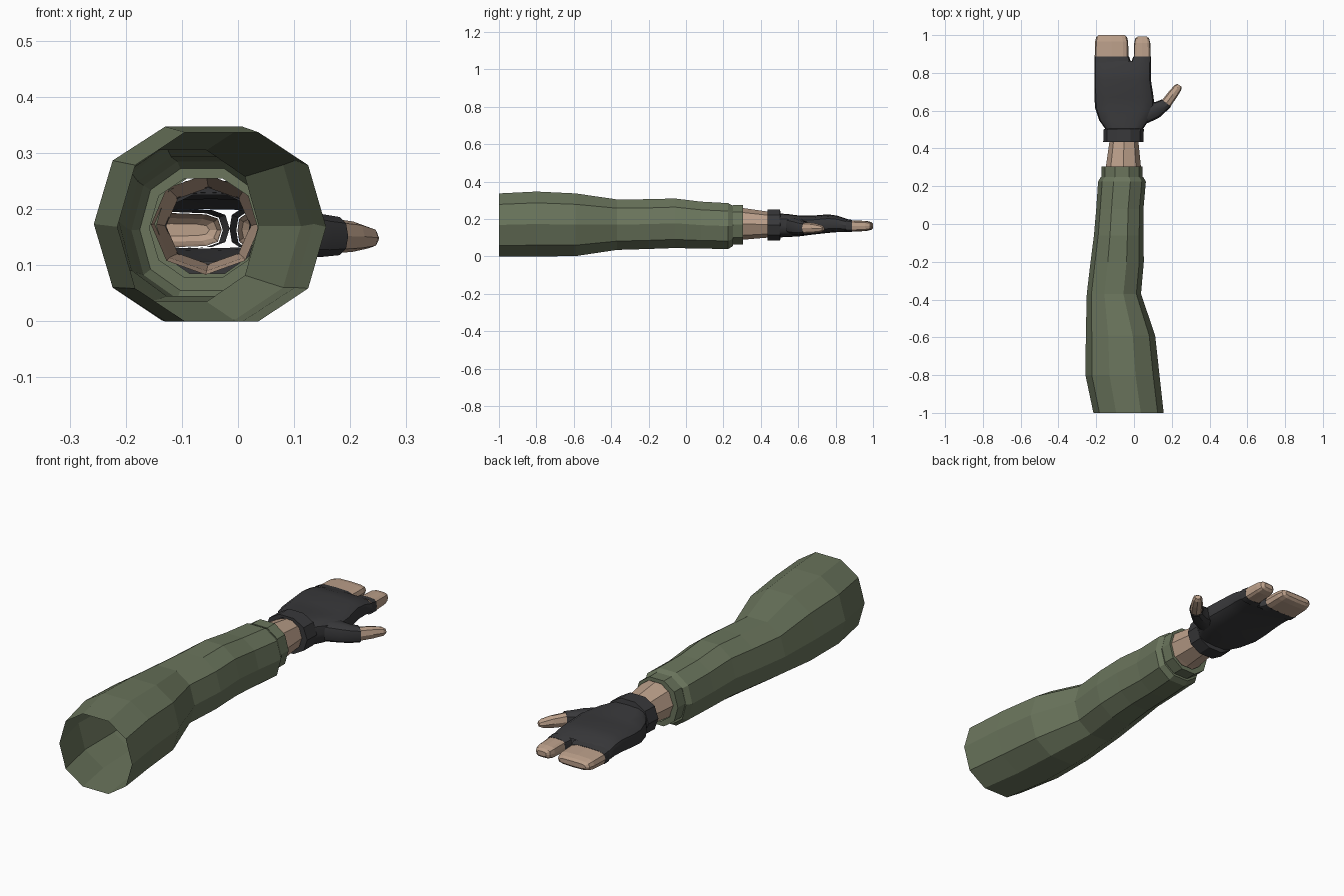
import bpy, bmesh
from math import sin, cos, pi, radians
from mathutils import Vector


def material(name, rgb):
    m = bpy.data.materials.new(name)
    m.diffuse_color = (*rgb, 1)
    return m


GREEN = material("sleeve green", (0.145, 0.178, 0.108))
SKIN = material("skin", (0.50, 0.35, 0.255))
BLACK = material("glove black", (0.040, 0.040, 0.043))


def outline(n, p):
    """Rounded unit outline whose extents are exactly -1..1."""
    f = lambda v: (1 if v > 0 else -1) * abs(v) ** (2 / p) if abs(v) > 1e-6 else 0
    pts = [(f(cos(2 * pi * i / n)), f(sin(2 * pi * i / n))) for i in range(n)]
    mx = max(abs(a) for a, b in pts)
    mz = max(abs(b) for a, b in pts)
    return [(a / mx, b / mz) for a, b in pts]


def box(y, x0, x1, z0, z1):
    """Ring across the arm, given by its extents."""
    return (Vector(((x0 + x1) / 2, y, (z0 + z1) / 2)), (x1 - x0) / 2, (z1 - z0) / 2, 0)


def loft(name, mat, rings, n=10, p=2.2, cap=False, smooth=False):
    bm = bmesh.new()
    shape = outline(n, p)
    loops = []
    for c, hx, hz, turn in rings:
        across = Vector((cos(turn), -sin(turn), 0))
        loops.append([bm.verts.new(c + across * hx * a + Vector((0, 0, hz * b))) for a, b in shape])
    for r, s in zip(loops, loops[1:]):
        for i in range(n):
            j = (i + 1) % n
            bm.faces.new((r[j], r[i], s[i], s[j]))
    if cap:
        bm.faces.new(loops[-1][::-1])
    me = bpy.data.meshes.new(name)
    bm.to_mesh(me)
    bm.free()
    me.materials.append(mat)
    ob = bpy.data.objects.new(name, me)
    bpy.context.collection.objects.link(ob)
    if smooth:
        bpy.ops.object.select_all(action='DESELECT')
        ob.select_set(True)
        bpy.context.view_layer.objects.active = ob
        bpy.ops.object.shade_smooth_by_angle(angle=radians(35))
    return ob


# Sleeve, open at the shoulder end and folded in at the wrist
loft("sleeve", GREEN, [box(*r) for r in (
    (-1.00, -0.215, 0.157, 0.000, 0.337),
    (-0.80, -0.257, 0.135, 0.000, 0.347),
    (-0.59, -0.255, 0.112, 0.002, 0.337),
    (-0.37, -0.250, 0.037, 0.035, 0.305),
    (-0.20, -0.230, 0.052, 0.040, 0.306),
    (-0.06, -0.212, 0.050, 0.045, 0.310),
    (0.08, -0.200, 0.050, 0.042, 0.293),
    (0.225, -0.190, 0.063, 0.040, 0.285),
    (0.250, -0.175, 0.048, 0.055, 0.272),
    (0.250, -0.158, 0.035, 0.078, 0.255))], p=2.25)

# Sleeve cuff band
loft("sleeve_cuff", GREEN, [box(*r) for r in (
    (0.250, -0.158, 0.035, 0.078, 0.255),
    (0.250, -0.172, 0.046, 0.065, 0.275),
    (0.305, -0.172, 0.046, 0.065, 0.275),
    (0.305, -0.145, 0.035, 0.085, 0.258))])

# Bare wrist
loft("wrist", SKIN, [box(*r) for r in (
    (0.270, -0.155, 0.040, 0.083, 0.262),
    (0.310, -0.148, 0.036, 0.090, 0.258),
    (0.450, -0.128, 0.022, 0.102, 0.238))], n=8, p=2.1)

# Glove wrist strap
loft("glove_strap", BLACK, [box(*r) for r in (
    (0.435, -0.128, 0.022, 0.102, 0.238),
    (0.435, -0.163, 0.050, 0.085, 0.250),
    (0.503, -0.160, 0.052, 0.085, 0.250),
    (0.507, -0.140, 0.040, 0.108, 0.225))], n=10)

# Glove palm
loft("glove_palm", BLACK, [box(*r) for r in (
    (0.500, -0.150, 0.045, 0.102, 0.230),
    (0.550, -0.185, 0.080, 0.104, 0.226),
    (0.610, -0.205, 0.108, 0.108, 0.218),
    (0.670, -0.210, 0.104, 0.116, 0.218),
    (0.760, -0.210, 0.090, 0.126, 0.225),
    (0.810, -0.210, 0.090, 0.130, 0.218),
    (0.862, -0.210, 0.090, 0.130, 0.200))], n=16, p=3.2, smooth=True)

# Finger sections: joined fingers and the single finger share one recipe
for name, x0, x1, gap0, gap1, tip in (("joined_fingers", -0.210, -0.015, 0, 0.012, 1.0),
                                      ("index_finger", -0.015, 0.090, 0.012, 0, 0.993)):
    loft("glove_" + name, BLACK, [
        box(0.855, x0, x1, 0.130, 0.201),
        box(0.888, x0 + gap0, x1 - gap1, 0.130, 0.195)], n=12, p=3.6, smooth=True)
    a, b = x0 + gap0 + 0.002, x1 - gap1 - 0.002
    loft(name, SKIN, [
        box(0.886, a, b, 0.132, 0.193),
        box(tip - 0.035, a + 0.002, b - 0.002, 0.136, 0.190),
        box(tip - 0.010, a + 0.008, b - 0.008, 0.142, 0.184),
        box(tip, a + 0.022, b - 0.022, 0.152, 0.174)], n=12, p=3.6, cap=True)


def thumb_ring(x, y, z, hx, hz, deg):
    return (Vector((x, y, z)), hx, hz, radians(deg))


# Thumb: gloved base, bare tip
loft("glove_thumb", BLACK, [thumb_ring(*r) for r in (
    (0.045, 0.570, 0.163, 0.045, 0.045, 55),
    (0.098, 0.602, 0.158, 0.053, 0.043, 48),
    (0.140, 0.620, 0.153, 0.038, 0.038, 42),
    (0.172, 0.640, 0.152, 0.031, 0.034, 38))], n=10, p=2.4, smooth=True)
loft("thumb", SKIN, [thumb_ring(*r) for r in (
    (0.170, 0.638, 0.152, 0.028, 0.031, 38),
    (0.205, 0.685, 0.151, 0.026, 0.027, 36),
    (0.232, 0.722, 0.149, 0.022, 0.019, 36),
    (0.241, 0.734, 0.148, 0.013, 0.010, 36))], n=8, p=2.4, cap=True)
